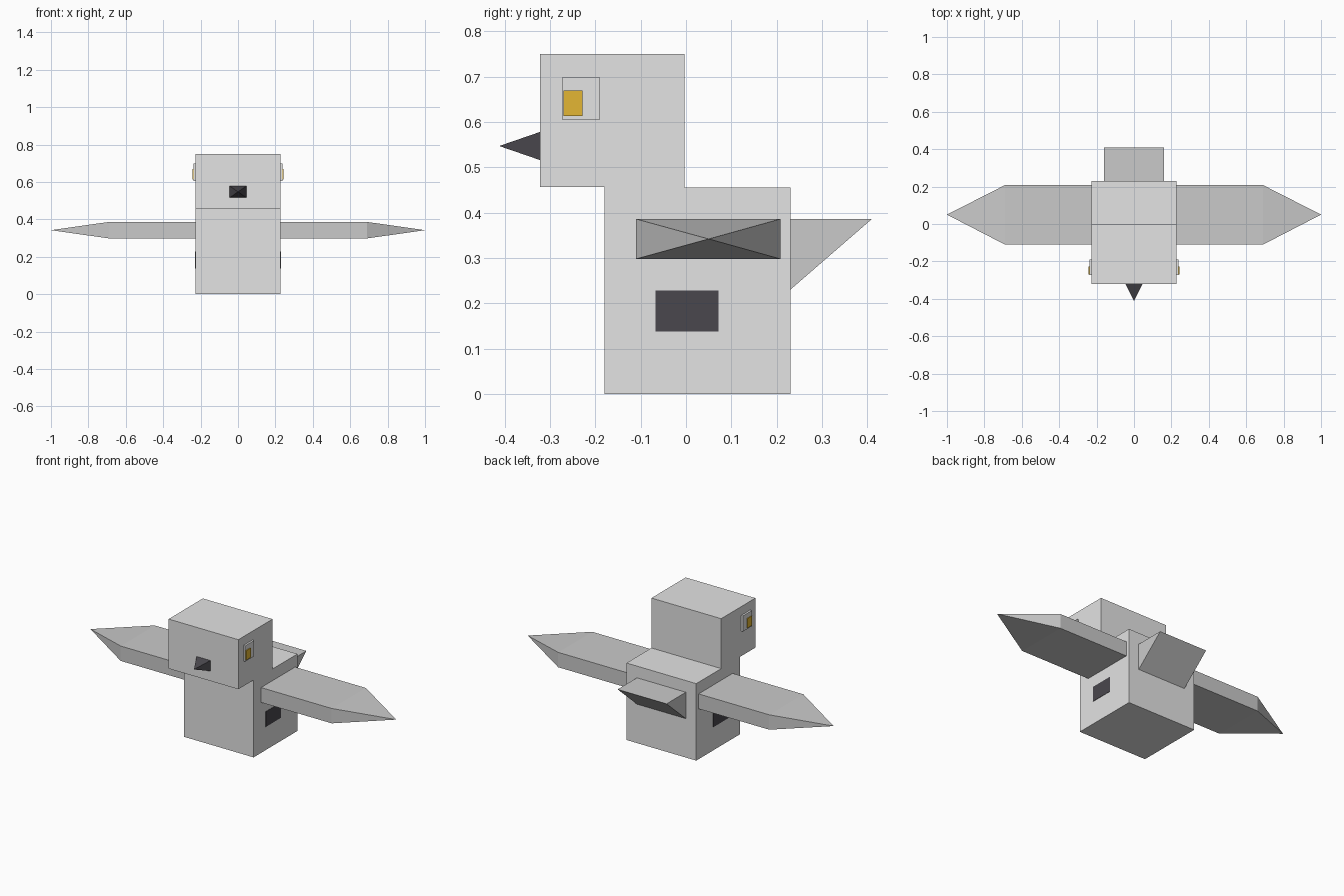
import bpy
import bmesh

if "Cube" in bpy.data.objects:
    bpy.data.objects.remove(bpy.data.objects["Cube"])


def material(name, rgb):
    m = bpy.data.materials.new(name)
    m.diffuse_color = (*rgb, 1.0)
    m.use_nodes = True
    m.node_tree.nodes["Principled BSDF"].inputs["Base Color"].default_value = m.diffuse_color
    return m


LIGHT = material("light_grey", (0.77, 0.77, 0.77))
MID = material("mid_grey", (0.59, 0.59, 0.59))
DARK = material("charcoal", (0.067, 0.063, 0.074))
GOLD = material("gold", (0.77, 0.468, 0.033))


def make(name, verts, faces, mat):
    bm = bmesh.new()
    vs = [bm.verts.new(v) for v in verts]
    for f in faces:
        bm.faces.new([vs[i] for i in f])
    bmesh.ops.recalc_face_normals(bm, faces=bm.faces)
    mesh = bpy.data.meshes.new(name)
    bm.to_mesh(mesh)
    bm.free()
    mesh.materials.append(mat)
    ob = bpy.data.objects.new(name, mesh)
    bpy.context.collection.objects.link(ob)
    return ob


def extrude_x(name, profile, x0, x1, mat):
    """Extrude a closed (y, z) profile from x0 to x1."""
    n = len(profile)
    verts = [(x, y, z) for x in (x0, x1) for y, z in profile]
    sides = [(i, (i + 1) % n, n + (i + 1) % n, n + i) for i in range(n)]
    return make(name, verts, sides + [range(n), range(n, 2 * n)], mat)


def rect(y0, y1, z0, z1):
    return [(y0, z0), (y1, z0), (y1, z1), (y0, z1)]


W = 0.228  # half width of the body

# Body and head as one stepped block
extrude_x("body_and_head",
          [(-0.18, 0), (0.23, 0), (0.23, 0.455), (-0.003, 0.455),
           (-0.003, 0.75), (-0.322, 0.75), (-0.322, 0.457), (-0.18, 0.457)],
          -W, W, LIGHT)

# Wedge tail
extrude_x("tail", [(0.23, 0.23), (0.41, 0.386), (0.23, 0.386)], -0.16, 0.16, MID)

# Pyramid beak
beak_base = [(x, -0.322, z) for x, z in rect(-0.045, 0.045, 0.516, 0.578)]
make("beak", beak_base + [(0, -0.412, 0.547)],
     [(0, 1, 2, 3)] + [(i, (i + 1) % 4, 4) for i in range(4)], DARK)

for side, s in (("left", -1), ("right", 1)):
    # Wing: straight slab ending in a pointed tip
    wing = [(s * x, y, z) for x in (W, 0.69) for y, z in rect(-0.11, 0.208, 0.298, 0.386)]
    quads = [(i, (i + 1) % 4, 4 + (i + 1) % 4, 4 + i) for i in range(4)]
    tip = [(4 + i, 4 + (i + 1) % 4, 8) for i in range(4)]
    make(side + "_wing", wing + [(s * 1.0, 0.05, 0.342)],
         [(0, 1, 2, 3)] + quads + tip, MID)

    # Eye plate, pupil and side patch
    extrude_x(side + "_eye", rect(-0.274, -0.19, 0.605, 0.698), s * W, s * 0.239, LIGHT)
    extrude_x(side + "_pupil", rect(-0.27, -0.228, 0.613, 0.669), s * 0.237, s * 0.244, GOLD)
    extrude_x(side + "_side_patch", rect(-0.067, 0.072, 0.138, 0.228), s * W, s * 0.23, DARK)
